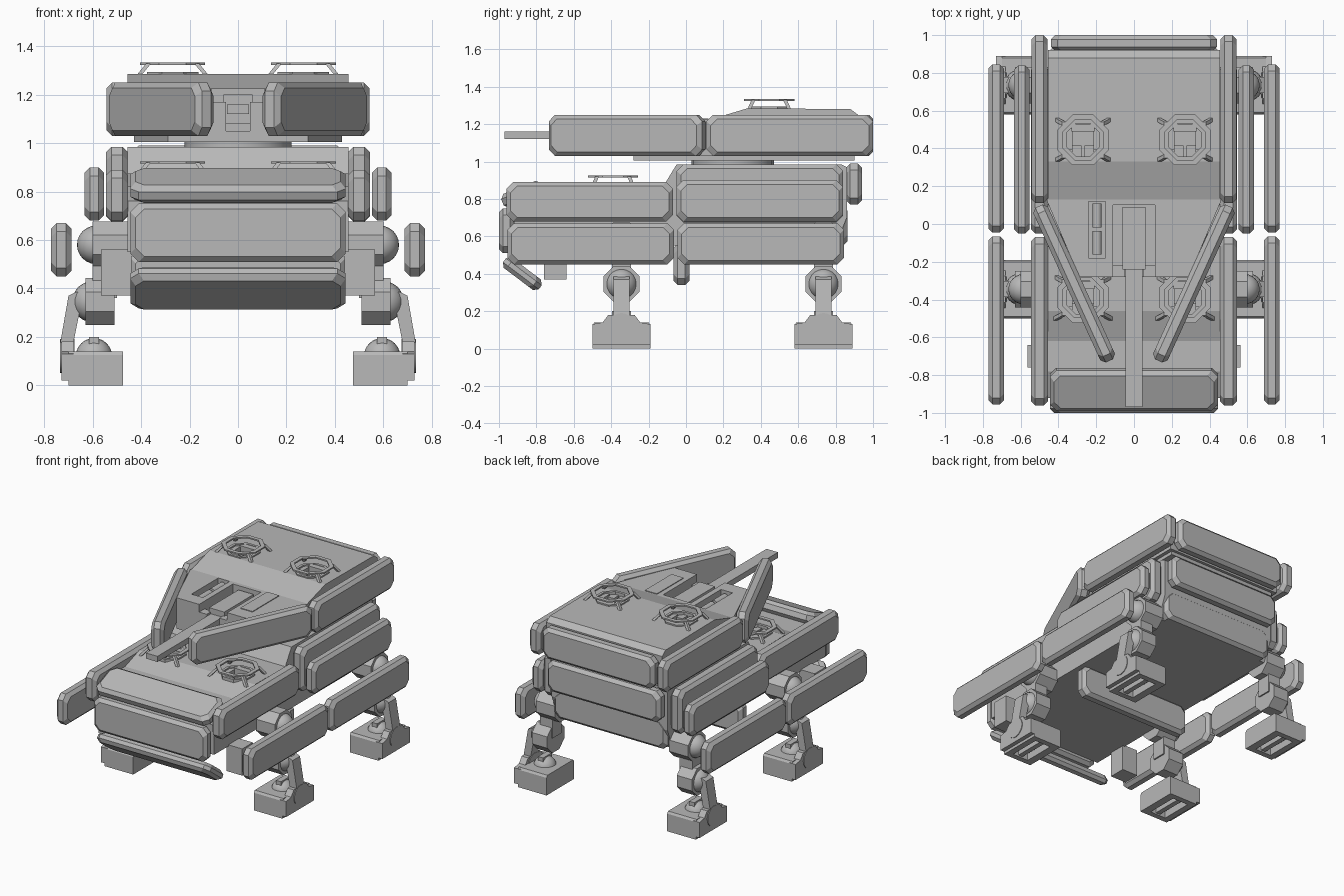
import bpy, math
from mathutils import Matrix, Vector, Euler

if "Cube" in bpy.data.objects:
    bpy.data.objects.remove(bpy.data.objects["Cube"])

grey = bpy.data.materials.new("plain grey")
grey.diffuse_color = (0.48, 0.48, 0.48, 1)
grey.use_nodes = True
grey.node_tree.nodes["Principled BSDF"].inputs["Base Color"].default_value = grey.diffuse_color


def add(name, verts, faces):
    me = bpy.data.meshes.new(name)
    me.from_pydata([tuple(v) for v in verts], [], faces)
    me.materials.append(grey)
    ob = bpy.data.objects.new(name, me)
    bpy.context.collection.objects.link(ob)
    return ob


def loft(name, rings, M=Matrix()):
    """Closed solid through rings with equal point counts."""
    n = len(rings[0])
    verts = [M @ Vector(p) for r in rings for p in r]
    faces = [[k * n + i, k * n + (i + 1) % n, (k + 1) * n + (i + 1) % n, (k + 1) * n + i]
             for k in range(len(rings) - 1) for i in range(n)]
    faces += [list(range(n))[::-1], list(range((len(rings) - 1) * n, len(rings) * n))]
    ob = add(name, verts, faces)
    import bmesh
    bm = bmesh.new()
    bm.from_mesh(ob.data)
    bmesh.ops.recalc_face_normals(bm, faces=bm.faces)
    bm.to_mesh(ob.data)
    bm.free()
    return ob


def prism(name, pts, axis, a, b):
    put = {'x': lambda p, t: (t, p[0], p[1]), 'y': lambda p, t: (p[0], t, p[1]),
           'z': lambda p, t: (p[0], p[1], t)}[axis]
    return loft(name, [[put(p, t) for p in pts] for t in (a, b)])


def box(name, x0, x1, y0, y1, z0, z1):
    return prism(name, [(x0, y0), (x1, y0), (x1, y1), (x0, y1)], 'z', z0, z1)


def ngon(cx, cy, r, n=8):
    return [(cx + r * math.cos(math.tau * (i + .5) / n), cy + r * math.sin(math.tau * (i + .5) / n))
            for i in range(n)]


def plate(name, c, L, H, T, rot=(0, 0, 0), cut=0.035, e=0.022):
    """Armour slab: length X, thickness Y, height Z, clipped corners, chamfered rims."""
    def outline(d, y):
        l, h = L / 2 - d, H / 2 - d
        return [(sx * u, y, sz * v) for sx, sz, u, v in (
            (1, 1, l, h - cut), (1, 1, l - cut, h), (-1, 1, l - cut, h), (-1, 1, l, h - cut),
            (-1, -1, l, h - cut), (-1, -1, l - cut, h), (1, -1, l - cut, h), (1, -1, l, h - cut))]
    M = Matrix.Translation(c) @ Euler([math.radians(a) for a in rot]).to_matrix().to_4x4()
    t = T / 2
    return loft(name, [outline(e, -t), outline(0, e - t), outline(0, t - e), outline(e, t)], M)


def cut(ob, cutter):
    m = ob.modifiers.new("cut", 'BOOLEAN')
    m.object, m.solver = cutter, 'EXACT'
    cutter.hide_render = True
    cutter.hide_viewport = True


def ball(name, c, r):
    bpy.ops.mesh.primitive_uv_sphere_add(segments=20, ring_count=12, radius=r, location=c,
                                         rotation=(0, math.pi / 2, 0))
    ob = bpy.context.object
    ob.name = name
    ob.data.materials.append(grey)
    bpy.ops.object.shade_smooth_by_angle()


def rod(name, c, r, d, axis):
    rot = {'x': (0, math.pi / 2, 0), 'y': (math.pi / 2, 0, 0), 'z': (0, 0, 0)}[axis]
    bpy.ops.mesh.primitive_cylinder_add(vertices=20, radius=r, depth=d, location=c, rotation=rot)
    ob = bpy.context.object
    ob.name = name
    ob.data.materials.append(grey)
    bpy.ops.object.shade_smooth_by_angle()


def ring(name, cx, cy, r0, r1, z0, z1):
    rs = [(r1, z0), (r1, z1), (r0, z1), (r0, z0)]
    verts = [(x, y, z) for r, z in rs for x, y in ngon(cx, cy, r)]
    faces = [[k * 8 + i, k * 8 + (i + 1) % 8, (k + 1) % 4 * 8 + (i + 1) % 8, (k + 1) % 4 * 8 + i]
             for k in range(4) for i in range(8)]
    add(name, verts, faces)


def hatch(name, x, y, z, deck):
    """Recessed well with inner fittings and a raised octagonal guard rail."""
    cut(deck, prism(name + "_cutter", ngon(x, y, .11), 'z', z - .07, z + .05))
    ring(name + "_rim", x, y, .095, .115, z - .03, z + .01)
    ring(name + "_guard", x, y, .115, .145, z + .04, z + .05)
    for sx in (1, -1):
        for sy in (1, -1):
            top, low = (x + sx * .10, y + sy * .085), (x + sx * .145, y + sy * .11)
            loft(name + "_strut", [[(p[0] + a, p[1] + b, h) for a, b in
                                   ((-.01, -.01), (.01, -.01), (.01, .01), (-.01, .01))]
                                   for p, h in ((low, z - .01), (top, z + .045))])
        box(name + "_side_block", x + sx * .075 - .02, x + sx * .075 + .02, y - .05, y + .06, z - .07, z)
        box(name + "_front_block", x + sx * .033 - .025, x + sx * .033 + .025, y - .09, y - .03, z - .07, z - .01)
    box(name + "_back_block", x - .06, x + .06, y + .045, y + .085, z - .07, z + .008)


# Lower hull
front_hull = prism("front_hull", [(-.92, .55), (0, .55), (0, .87), (-.46, .875), (-.62, .82), (-.78, .82), (-.92, .76)],
                   'x', -.456, .456)
rear_hull = prism("rear_hull", [(-.12, .55), (.80, .55), (.86, .7), (.86, .97), (.83, .985), (-.05, .985), (-.12, .87)],
                  'x', -.456, .456)
for s in (1, -1):
    hatch("hull_hatch", s * .27, -.39, .875, front_hull)

# Armour across the nose, belly and tail
plate("nose_plate", (0, -.96, .63), .89, .24, .08)
plate("upper_nose_plate", (0, -.875, .825), .89, .23, .08, (-68, 0, 0))
plate("lower_nose_plate", (0, -.875, .40), .89, .24, .07, (53, 0, 0))
plate("belly_plate", (0, -.025, .45), .89, .22, .085)
plate("upper_tail_plate", (0, .898, .88), .89, .22, .085)
plate("lower_tail_plate", (0, .82, .655), .89, .21, .085)

# Side armour
for s in (1, -1):
    q = (0, 0, 90)
    plate("front_hull_side_plate", (s * .5, -.515, .785), .89, .21, .09, q)
    plate("rear_hull_side_plate", (s * .5, .395, .83), .89, .31, .09, q)
    plate("rear_outer_plate", (s * .594, .395, .79), .89, .22, .08, q)
    plate("front_skirt_plate", (s * .73, -.51, .56), .89, .22, .083, q)
    plate("rear_skirt_plate", (s * .73, .40, .56), .89, .22, .083, q)
    plate("turret_side_plate", (s * .5, .555, 1.14), .89, .22, .085, q)
    plate("turret_cheek_plate", (s * .317, -.315, 1.14), .90, .22, .085, (0, 0, 90 - s * 24.5))
    box("corner_bracket", *sorted((s * .44, s * .565)), -.76, -.64, .37, .56)

# Turret
rod("turret_ring", (0, .25, .995), .22, .04, 'z')
prism("turret_base", [(-.29, -.28), (.29, -.28), (.43, .12), (.43, .90), (-.43, .90), (-.43, .12)], 'z', 1.005, 1.035)
turret = prism("turret_body", [(.13, 1.03), (.92, 1.03), (.92, 1.25), (.88, 1.28), (.33, 1.285), (.13, 1.225)],
               'x', -.456, .456)
deck = prism("turret_front_deck", [(-.29, -.28), (.29, -.28), (.46, .12), (.46, .135), (-.46, .135), (-.46, .12)],
             'z', 1.03, 1.225)
cut(deck, box("gun_notch_cutter", -.11, .11, -.4, .1, 1.05, 1.4))
cut(deck, box("tube_slot_cutter", -.24, -.15, -.18, .12, 1.15, 1.4))
plate("turret_tail_plate", (0, .958, 1.14), .88, .22, .084)
box("deck_panel", .145, .24, -.18, .12, 1.2, 1.23)
for s in (1, -1):
    hatch("turret_hatch", s * .27, .445, 1.283, turret)
for y in (.045, -.1):
    rod("launch_tube", (-.195, y, 1.19), .024, .125, 'y')

# Gun
box("gun_barrel", -.045, .045, -.97, .02, 1.12, 1.16)
box("gun_mount", -.06, .06, -.24, .09, 1.08, 1.2)
for s in (1, -1):
    box("gun_lug", *sorted((s * .05, s * .115)), -.28, -.22, 1.05, 1.17)

# Four legs
for s in (1, -1):
    for y, nm in ((-.345, "front"), (.735, "rear")):
        def bx(part, x0, x1, y0, y1, z0, z1):
            return box(nm + part, *sorted((s * x0, s * x1)), y + y0, y + y1, z0, z1)

        def px(part, pts, x0, x1):
            return prism(nm + part, [(y + a, b) for a, b in pts], 'x', s * x0, s * x1)
        # hip
        px("_hip_housing", ngon(0, .58, .105), .45, .60)
        ball(nm + "_hip_ball", (s * .585, y, .58), .08)
        bx("_thigh", .50, .60, -.05, .05, .36, .56)
        # knee
        px("_knee_housing", ngon(0, .345, .105), .51, .63)
        ball(nm + "_knee_ball", (s * .6, y, .345), .085)
        # shin
        prism(nm + "_shin", [(s * a, b) for a, b in
                             ((.60, .30), (.655, .30), (.695, .10), (.735, .10), (.735, .17), (.70, .37), (.67, .385), (.60, .385))],
              'y', y - .042, y + .042)
        rod(nm + "_ankle_disc", (s * .705, y, .12), .07, .06, 'x')
        ball(nm + "_ankle_ball", (s * .595, y, .12), .075)
        bx("_ankle_clip", .575, .615, -.05, .05, .10, .2)
        # foot
        foot = px("_foot", [(-.155, 0), (.155, 0), (.155, .125), (.145, .14), (-.145, .14), (-.155, .125)], .475, .70)
        cut(foot, bx("_sole_cutter", .53, .655, -.115, .115, -.02, .05))
        bx("_sole_bar", .575, .61, -.12, .12, .01, .06)
        px("_foot_lug", [(-.155, .02), (.155, .02), (.155, .13), (.10, .14), (.07, .18), (-.07, .18), (-.10, .14), (-.155, .13)],
           .68, .73)
